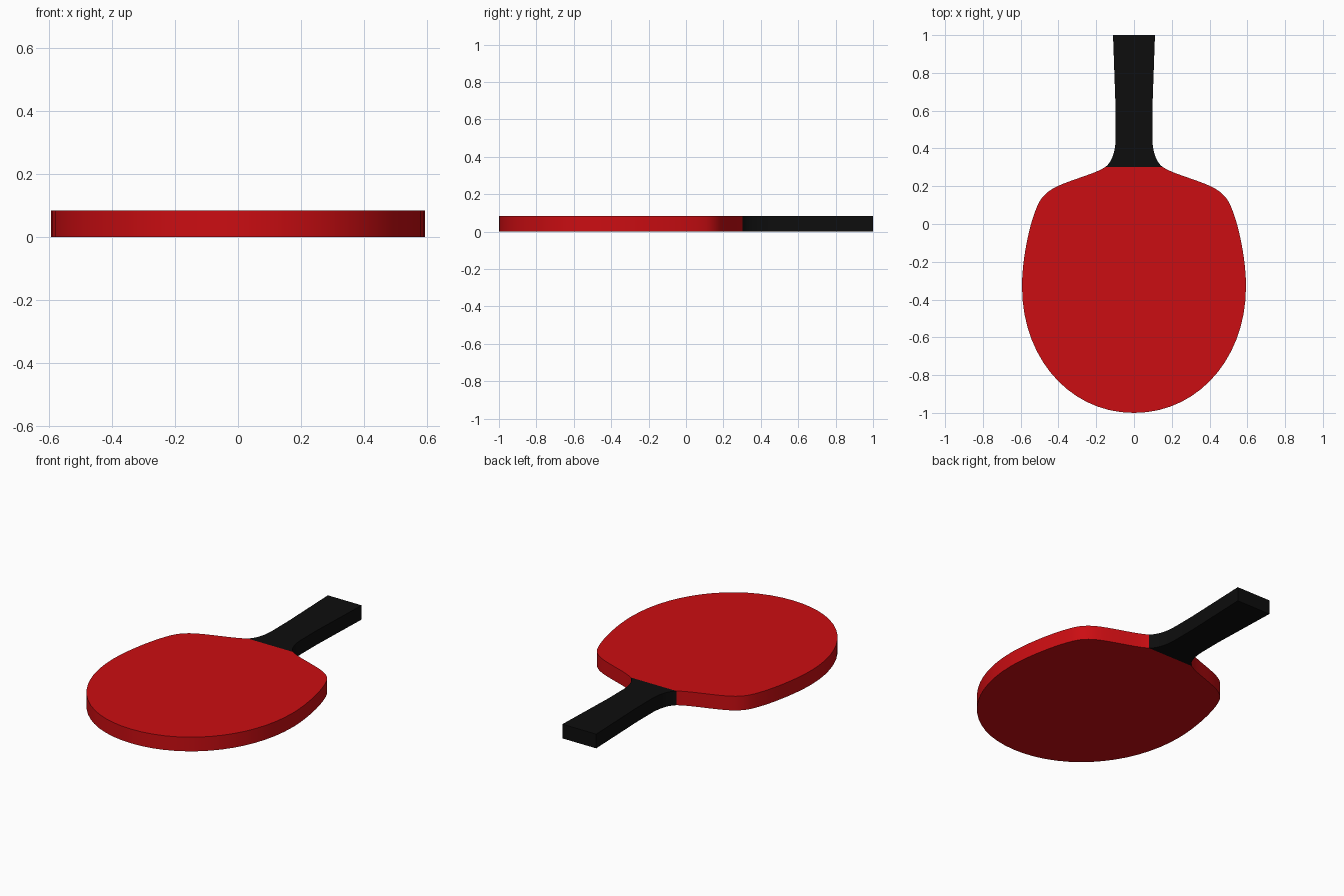
import bpy, bmesh, math
from mathutils import Vector
from mathutils.geometry import interpolate_bezier

if "Cube" in bpy.data.objects:
    bpy.data.objects.remove(bpy.data.objects["Cube"])

THICK = 0.084
SEAM_Y = 0.303


def curve(segments, steps=16):
    """Sample chained 2D bezier segments into one list of points."""
    pts = []
    for seg in segments:
        p = interpolate_bezier(*[Vector((x, y, 0)) for x, y in seg], steps)
        pts += p if not pts else p[1:]
    return [(v.x, v.y) for v in pts]


def material(name, color):
    m = bpy.data.materials.new(name)
    m.diffuse_color = (*color, 1)
    m.use_nodes = True
    m.node_tree.nodes["Principled BSDF"].inputs["Base Color"].default_value = m.diffuse_color
    return m


def slab(name, right, mat):
    """Mirror the right-hand outline in x and extrude it, open at the seam."""
    left = [(-x, y) for x, y in reversed(right) if x > 1e-5]
    outline = right + left
    bm = bmesh.new()
    low = [bm.verts.new((x, y, 0)) for x, y in outline]
    top = [bm.verts.new((x, y, THICK)) for x, y in outline]
    bm.faces.new(low)
    bm.faces.new(top)
    for i in range(len(outline)):
        j = (i + 1) % len(outline)
        if outline[i][1] == outline[j][1] == SEAM_Y:
            continue
        bm.faces.new((low[i], low[j], top[j], top[i]))
    bmesh.ops.recalc_face_normals(bm, faces=bm.faces)
    me = bpy.data.meshes.new(name)
    bm.to_mesh(me)
    bm.free()
    me.materials.append(mat)
    ob = bpy.data.objects.new(name, me)
    bpy.context.collection.objects.link(ob)
    bpy.ops.object.select_all(action='DESELECT')
    ob.select_set(True)
    bpy.context.view_layer.objects.active = ob
    bpy.ops.object.shade_smooth_by_angle(angle=math.radians(35))
    return ob


# Rounded blade, from the tip up over the shoulder to the handle
blade = curve([
    [(0, -1), (0.34, -1), (0.593, -0.71), (0.593, -0.33)],
    [(0.593, -0.33), (0.593, -0.18), (0.55, 0.02), (0.505, 0.11)],
    [(0.505, 0.11), (0.475, 0.17), (0.42, 0.195), (0.37, 0.215)],
    [(0.37, 0.215), (0.28, 0.25), (0.20, 0.27), (0.15, SEAM_Y)],
])
blade[-1] = (0.15, SEAM_Y)
slab("blade", blade, material("red rubber", (0.6, 0.004, 0.006)))

# Handle, flared at the neck and slightly wider at the end
grip = curve([[(0.15, SEAM_Y), (0.11, 0.335), (0.097, 0.40), (0.097, 0.46)]])
grip[0] = (0.15, SEAM_Y)
grip += [(0.097, 0.6), (0.111, 1.0)]
slab("handle", grip, material("black grip", (0.004, 0.004, 0.004)))
